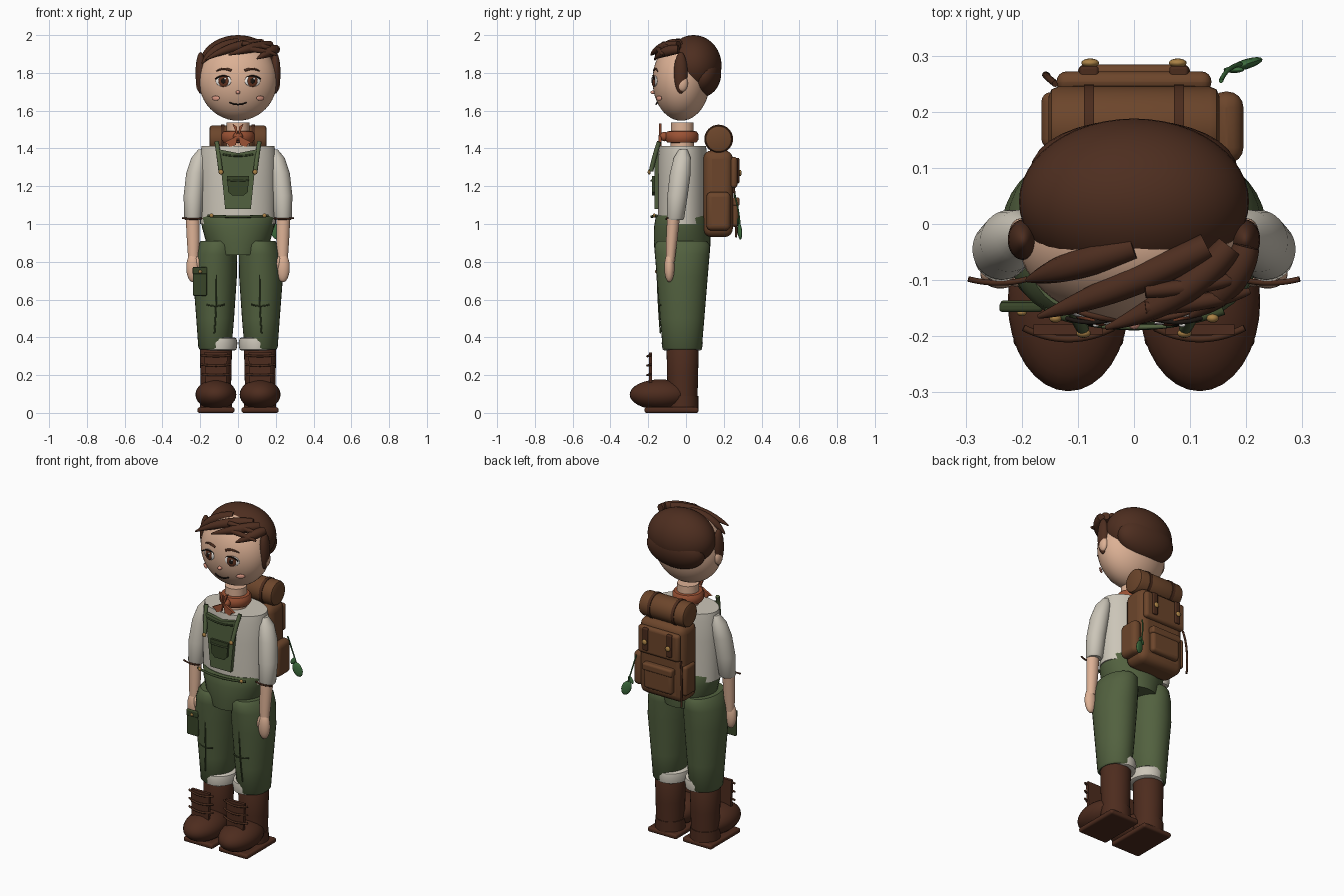
import bpy, bmesh, math
from mathutils import Vector, Matrix

def mat(name, *c):
    m = bpy.data.materials.new(name)
    m.diffuse_color = (*c, 1)
    return m

SKIN, HAIR = mat("skin", .72, .44, .30), mat("hair", .075, .027, .014)
SHIRT, GREEN = mat("shirt", .60, .56, .48), mat("green", .085, .12, .05)
DARK, BOOT = mat("dark_green", .04, .06, .022), mat("boot", .075, .025, .013)
PACK, STRAP = mat("pack", .15, .06, .024), mat("strap", .07, .025, .012)
RUST, GOLD = mat("rust", .33, .085, .035), mat("brass", .4, .22, .06)
WHITE, BLACK = mat("white", .85, .82, .78), mat("black", .012, .008, .006)
IRIS, BLUSH = mat("iris", .13, .035, .015), mat("blush", .75, .33, .24)
LEAF = mat("leaf", .05, .16, .05)

def finish(name, bm, m):
    me = bpy.data.meshes.new(name)
    bmesh.ops.recalc_face_normals(bm, faces=bm.faces)
    bm.to_mesh(me)
    bm.free()
    me.materials.append(m)
    ob = bpy.data.objects.new(name, me)
    bpy.context.collection.objects.link(ob)
    return ob

def ball(name, c, r, m, rot=(0, 0, 0), seg=32):
    bm = bmesh.new()
    bmesh.ops.create_uvsphere(bm, u_segments=seg, v_segments=seg // 2, radius=1)
    bm.transform(Matrix.Diagonal((*r, 1)))
    ob = finish(name, bm, m)
    ob.location, ob.rotation_euler = c, rot
    return ob

def loft(name, rings, m, n=32):
    """Stack of ellipses (cx, cy, z, rx, ry), capped."""
    bm = bmesh.new()
    loops = [[bm.verts.new((x + a * math.cos(t * math.tau / n), y + b * math.sin(t * math.tau / n), z))
              for t in range(n)] for x, y, z, a, b in rings]
    for p, q in zip(loops, loops[1:]):
        for i in range(n):
            bm.faces.new((p[i], p[(i + 1) % n], q[(i + 1) % n], q[i]))
    bm.faces.new(loops[0])
    bm.faces.new(loops[-1])
    return finish(name, bm, m)

def box(name, lo, hi, m, bevel=.01):
    bm = bmesh.new()
    bmesh.ops.create_cube(bm, size=1)
    lo, hi = Vector(lo), Vector(hi)
    bm.transform(Matrix.Translation((lo + hi) / 2) @ Matrix.Diagonal((*(hi - lo), 1)))
    ob = finish(name, bm, m)
    mod = ob.modifiers.new("round", 'BEVEL')
    mod.width, mod.segments = bevel, 4
    return ob

def panel(name, pts, y, t, m):
    """Flat (x, z) outline given thickness t along y."""
    bm = bmesh.new()
    f = bm.faces.new([bm.verts.new((x, y, z)) for x, z in pts])
    ext = bmesh.ops.extrude_face_region(bm, geom=[f])
    bmesh.ops.translate(bm, vec=(0, t, 0), verts=[v for v in ext['geom'] if isinstance(v, bmesh.types.BMVert)])
    return finish(name, bm, m)

def tube(name, pts, r, m, radii=None):
    cu = bpy.data.curves.new(name, 'CURVE')
    cu.dimensions, cu.bevel_depth, cu.bevel_resolution, cu.use_fill_caps = '3D', r, 3, True
    sp = cu.splines.new('NURBS' if len(pts) > 2 else 'POLY')
    sp.points.add(len(pts) - 1)
    for i, p in enumerate(pts):
        sp.points[i].co = (*p, 1)
        sp.points[i].radius = radii[i] if radii else 1
    if len(pts) > 2:
        sp.use_endpoint_u, sp.order_u = True, 3
    cu.materials.append(m)
    ob = bpy.data.objects.new(name, cu)
    bpy.context.collection.objects.link(ob)
    return ob

# Head and hair
ball("head", (0, -.025, 1.76), (.207, .152, .213), SKIN, seg=48)
ball("hair_cap", (0, .04, 1.84), (.205, .148, .16), HAIR, seg=48)
ball("hair_back", (0, .095, 1.785), (.185, .09, .115), HAIR, (-.25, 0, 0))
locks = [((.13, -.04, 1.955), (-.03, -.12, 1.955), (-.17, -.165, 1.87)),
         ((.17, -.04, 1.945), (.09, -.14, 1.945), (-.05, -.185, 1.895)),
         ((.2, -.04, 1.925), (.18, -.12, 1.92), (.10, -.165, 1.875)),
         ((.0, -.04, 1.96), (-.13, -.08, 1.94), (-.19, -.10, 1.85))]
for p in locks:
    tube("fringe_lock", p, .034, HAIR, (.7, 1.1, .12))
for y, z in ((-.15, 1.905), (-.12, 1.93)):
    tube("fringe_tip", ((.02, y, z + .025), (.14, y + .01, z + .015), (.205, y + .03, z - .01)), .02, HAIR, (.6, 1, .3))
for s in (-1, 1):
    ball("side_hair", (s * .198, -.028, 1.80), (.027, .036, .11), HAIR)
    ball("ear", (s * .203, -.02, 1.745), (.02, .03, .045), SKIN, seg=20)

# Face
for s in (-1, 1):
    x = s * .077
    turn = (0, 0, s * .28)
    ball("eye_white", (x, -.166, 1.757), (.043, .008, .030), WHITE, turn, 24)
    ball("iris", (x, -.171, 1.757), (.028, .008, .031), IRIS, turn, 24)
    ball("pupil", (x, -.175, 1.757), (.014, .007, .017), BLACK, turn, 16)
    ball("eye_glint", (x + .009, -.18, 1.769), (.006, .004, .006), WHITE, seg=12)
    tube("upper_lid", ((x - .043, -.168, 1.767), (x, -.182, 1.802), (x + .043, -.168, 1.767)), .004, BLACK)
    tube("eyebrow", ((s * .035, -.168, 1.812), (s * .08, -.165, 1.832), (s * .115, -.15, 1.808)), .007, HAIR, (1, 1, .4))
    ball("cheek_blush", (s * .118, -.143, 1.666), (.025, .006, .013), BLUSH, (0, 0, s * .6), 20)
ball("nose", (0, -.174, 1.697), (.012, .014, .01), BLUSH, seg=16)
tube("mouth", ((-.045, -.153, 1.643), (0, -.165, 1.622), (.045, -.153, 1.643)), .004, BLACK)

# Neck and neckerchief
loft("neck", [(0, -.02, 1.40, .062, .062), (0, -.02, 1.537, .06, .06)], SKIN)
loft("scarf", [(0, -.022, z, r, r) for z, r in
     ((1.43, .06), (1.432, .078), (1.447, .088), (1.475, .088), (1.49, .078), (1.493, .058))], RUST)
ball("scarf_knot", (0, -.115, 1.463), (.026, .025, .025), RUST, seg=20)
for s in (-1, 1):
    panel("scarf_tail", [(0, 1.47), (s * .075, 1.43), (s * .055, 1.425), (s * .045, 1.408), (s * .012, 1.418)], -.145, .015, RUST)
    panel("scarf_fold", [(0, 1.455), (s * .03, 1.532), (s * .006, 1.515)], -.142, .012, RUST)

# Shirt, sleeves, arms
loft("shirt", [(0, -.018, 1.0, .2, .13), (0, -.018, 1.25, .203, .132), (0, -.018, 1.37, .2, .128),
               (0, -.018, 1.413, .192, .124)], SHIRT, 48)
for s in (-1, 1):
    loft("sleeve", [(s * x, y, z, a, b) for x, y, z, a, b in
         ((.238, -.058, 1.02, .04, .04), (.238, -.056, 1.03, .047, .046), (.235, -.045, 1.15, .053, .054),
          (.222, -.03, 1.27, .052, .055), (.205, -.02, 1.35, .042, .045), (.19, -.015, 1.395, .02, .022))], SHIRT)
    loft("forearm", [(s * .24, -.066, 1.04, .037, .034), (s * .237, -.075, .92, .034, .03),
                     (s * .236, -.083, .8, .027, .023)], SKIN)
    ball("hand", (s * .238, -.088, .77), (.036, .027, .078), SKIN)
    ball("thumb", (s * .21, -.098, .79), (.013, .014, .04), SKIN, (0, s * .2, 0), 16)
    tube("sleeve_cuff_trim", ((s * .19, -.098, 1.03), (s * .24, -.112, 1.022), (s * .295, -.098, 1.032)), .005, STRAP)

# Trousers
loft("trouser_waist", [(0, -.02, z, a, b) for z, a, b in
     ((.837, .135, .145), (.90, .168, .15), (.98, .19, .15), (1.03, .198, .142), (1.045, .195, .134))], GREEN)
for s in (-1, 1):
    loft("trouser_leg", [(s * x, -.02, z, a, b) for x, z, a, b in
         ((.122, .335, .08, .095), (.122, .345, .088, .104), (.121, .5, .1, .117), (.122, .72, .116, .135),
          (.117, .84, .112, .145), (.112, .89, .1, .146), (.112, .91, .085, .13))], GREEN)
    loft("trouser_cuff", [(s * .098, -.02, z, r, r + .014) for z, r in
         ((.33, .08), (.335, .09), (.37, .095), (.393, .09), (.4, .08))], SHIRT)
    tube("leg_seam", ((s * .115, -.152, .735), (s * .112, -.148, .58), (s * .125, -.135, .42)), .004, DARK)
    tube("knee_crease", ((s * .07, -.142, .575), (s * .11, -.15, .557), (s * .165, -.132, .573)), .004, DARK)
    ball("waist_button", (s * .14, -.168, 1.045), (.011, .008, .011), GOLD, seg=16)
tube("waist_seam", ((-.16, -.155, 1.043), (0, -.21, 1.035), (.16, -.155, 1.043)), .007, DARK)
box("thigh_pocket", (-.238, -.152, .62), (-.165, -.136, .765), DARK, .006)
box("thigh_pocket_flap", (-.24, -.157, .735), (-.163, -.14, .772), DARK, .006)
ball("pocket_button", (-.2, -.158, .748), (.009, .006, .009), GOLD, seg=16)

# Bib with straps and pocket
panel("bib", [(-.1, 1.395), (0, 1.375), (.1, 1.395), (.068, 1.08), (-.068, 1.08)], -.168, .022, GREEN)
tube("bib_hem", ((-.085, -.17, 1.37), (0, -.176, 1.35), (.085, -.17, 1.37)), .005, DARK)
panel("bib_pocket", [(-.058, 1.255), (.058, 1.255), (.052, 1.17), (.03, 1.15), (-.03, 1.15), (-.052, 1.17)], -.18, .014, DARK)
tube("bib_pocket_hem", ((-.058, -.182, 1.232), (0, -.186, 1.225), (.058, -.182, 1.232)), .004, GREEN)
for s in (-1, 1):
    tube("bib_strap", ((s * .113, -.142, 1.435), (s * .103, -.165, 1.37), (s * .092, -.185, 1.28)), .012, GREEN)
    ball("strap_button", (s * .09, -.195, 1.275), (.013, .008, .013), GOLD, seg=16)

# Boots
for s in (-1, 1):
    x = s * .117
    loft("boot_shaft", [(x, -.018, z, r, r) for z, r in ((.05, .078), (.2, .082), (.33, .085), (.342, .08))], BOOT)
    ball("boot_toe", (x, -.138, .097), (.108, .16, .08), BOOT)
    box("boot_sole", (x - .098, -.22, 0), (x + .098, .066, .03), BOOT, .012)
    loft("boot_heel", [(x, -.018, .02, .085, .083), (x, -.018, .09, .083, .083)], BOOT)
    panel("boot_tongue", [(x - .055, .15), (x + .055, .15), (x + .062, .32), (x - .062, .32)], -.197, .018, BOOT)
    for z in (.2, .25, .3):
        tube("boot_lace", ((x - .08, -.185, z + .006), (x, -.225, z - .006), (x + .08, -.185, z + .006)), .006, STRAP)

# Backpack
box("pack_body", (-.15, .092, .93), (.15, .248, 1.39), PACK, .045)
roll = loft("bedroll", [(0, 0, z, r, r) for z, r in
            ((-.152, .055), (-.147, .067), (-.135, .072), (.135, .072), (.147, .067), (.152, .055))], PACK)
roll.rotation_euler, roll.location = (0, math.pi / 2, 0), (0, .173, 1.45)
box("pack_flap", (-.138, .235, 1.19), (.138, .272, 1.355), PACK, .018)
box("pack_front_pocket", (-.095, .235, .985), (.095, .278, 1.13), PACK, .018)
box("pack_front_pocket_flap", (-.1, .24, 1.095), (.1, .284, 1.14), PACK, .012)
box("side_pocket", (.135, .108, .965), (.195, .236, 1.17), PACK, .028)
box("side_pouch", (-.165, .135, .98), (-.13, .235, 1.16), PACK, .017)
for s in (-1, 1):
    band = loft("bedroll_band", [(0, 0, z, .076, .076) for z in (-.009, .009)], STRAP)
    band.rotation_euler, band.location = (0, math.pi / 2, 0), (s * .08, .173, 1.45)
    box("flap_strap", (s * .08 - .017, .26, 1.215), (s * .08 + .017, .282, 1.35), STRAP, .006)
    ball("flap_buckle", (s * .078, .287, 1.27), (.016, .008, .016), GOLD, seg=16)
tube("pack_cord", ((-.14, .25, 1.2), (-.165, .27, 1.1), (-.155, .265, .93)), .006, STRAP)

# Leaf sprig hanging from the pack
tube("leaf_stem", ((.155, .255, 1.16), (.165, .28, 1.08), (.19, .285, 1.0)), .004, LEAF)
ball("large_leaf", (.2, .285, .96), (.028, .009, .045), LEAF, (0, -.35, .3), 16)
ball("small_leaf", (.178, .275, 1.01), (.014, .006, .025), LEAF, (0, .6, 0), 16)

# Smooth shading with sharp edges kept
for ob in bpy.context.collection.objects:
    ob.select_set(ob.type == 'MESH')
    if ob.type == 'MESH':
        bpy.context.view_layer.objects.active = ob
bpy.ops.object.shade_smooth_by_angle(angle=math.radians(40))
